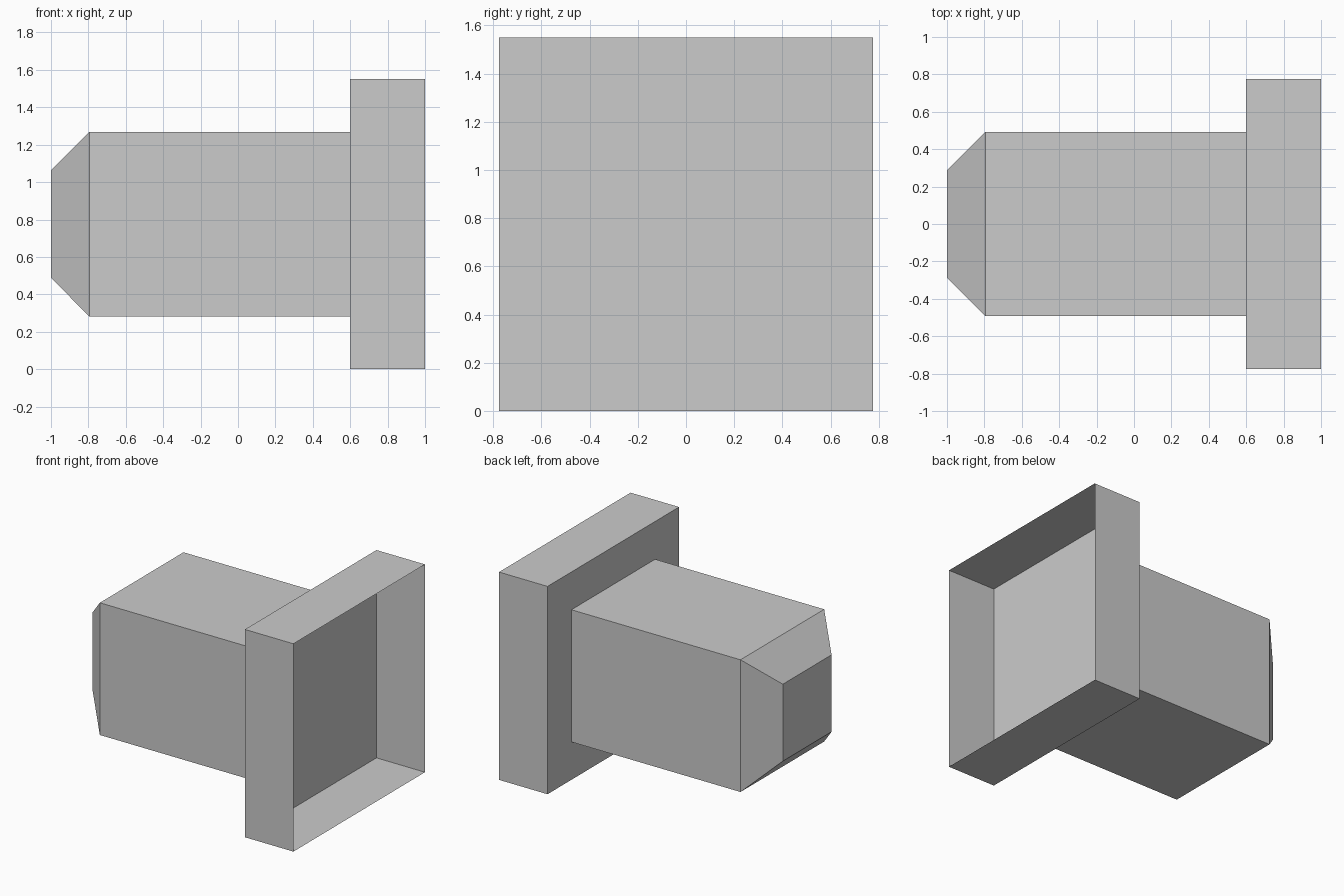
import bpy, bmesh

if "Cube" in bpy.data.objects:
    bpy.data.objects.remove(bpy.data.objects["Cube"])

CZ = 0.775  # height of the central axis


def square_tube(name, sections):
    """Loft square sections (x, half_width) along x: first end capped, last end open."""
    bm = bmesh.new()
    rings = [[bm.verts.new((x, sy * h, CZ + sz * h))
              for sy, sz in ((-1, -1), (1, -1), (1, 1), (-1, 1))]
             for x, h in sections]
    bm.faces.new(rings[0][::-1])
    for a, b in zip(rings, rings[1:]):
        for i in range(4):
            j = (i + 1) % 4
            bm.faces.new((a[i], a[j], b[j], b[i]))
    # Make the capped end face outwards (-x) and the sides match it
    bmesh.ops.recalc_face_normals(bm, faces=bm.faces)
    bm.faces.ensure_lookup_table()
    bm.normal_update()
    if bm.faces[0].normal.x > 0:
        bmesh.ops.reverse_faces(bm, faces=bm.faces)
    mesh = bpy.data.meshes.new(name)
    bm.to_mesh(mesh)
    bm.free()
    obj = bpy.data.objects.new(name, mesh)
    bpy.context.collection.objects.link(obj)
    return obj


# Square body with tapered tip, running into the hood
square_tube("body", [(-1.0, 0.287), (-0.795, 0.493), (0.6, 0.493)])

# Wide hood: thin-walled tray, open towards +x
square_tube("hood", [(0.6, 0.775), (1.0, 0.775)])
